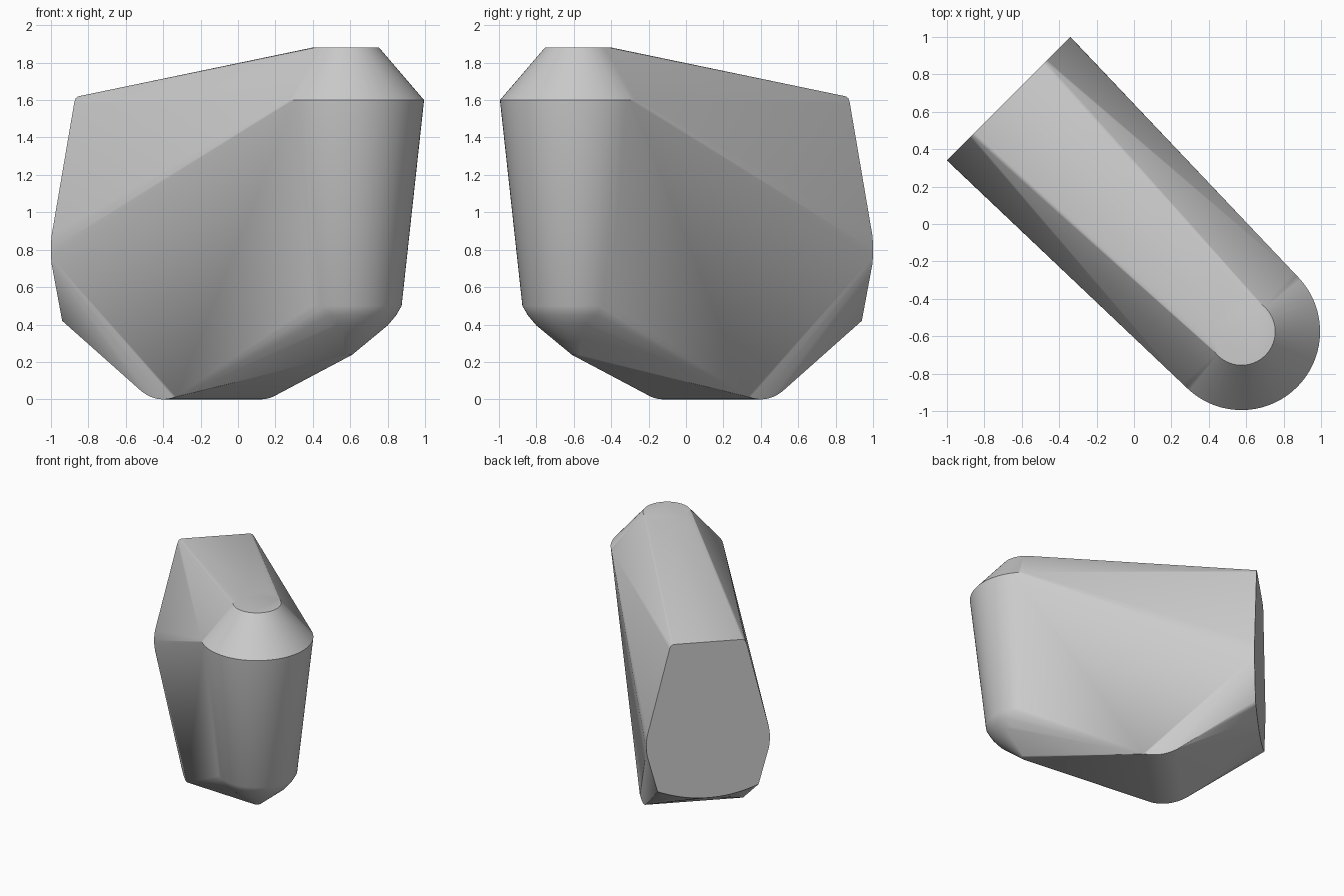
import bpy, bmesh, math

cube = bpy.data.objects.get("Cube")
if cube:
    bpy.data.objects.remove(cube, do_unlink=True)

# Material
grey = bpy.data.materials.new("plain grey")
grey.use_nodes = True
colour = (0.6, 0.6, 0.6, 1)
grey.diffuse_color = colour
grey.node_tree.nodes["Principled BSDF"].inputs["Base Color"].default_value = colour

# Local axes: x runs from the flat back to the rounded nose, y is across
BACK, NOSE, SEGMENTS = -0.9475, 0.813, 96
points = []

# Rounded nose: stacked rings of (radius, height)
for radius, z in [(0.18, 1.88), (0.42, 1.6), (0.3, 0.5), (0.27, 0.448),
                  (0.225, 0.395), (0.035, 0.238)]:
    for i in range(SEGMENTS):
        a = math.tau * i / SEGMENTS
        points.append((NOSE + radius * math.cos(a), radius * math.sin(a), z))

# Flat back: mirrored outline of (half width, height)
for y, z in [(0.26, 1.62), (0.28, 1.61), (0.291, 1.585), (0.461, 0.88),
             (0.466, 0.84), (0.467, 0.8), (0.466, 0.76), (0.461, 0.72),
             (0.382, 0.42)]:
    points += [(BACK, y, z), (BACK, -y, z)]

# Bowed lower edge of the back
for i in range(-8, 9):
    t = i / 9
    points.append((BACK, 0.382 * t, 0.34 + 0.08 * t * t))

# Rounded keel across the bottom
RADIUS, HALF = 0.33, 0.368
for i in range(17):
    a = math.radians(-33 + 50 * i / 16)
    for y in (-HALF, HALF):
        points.append((-0.198 + RADIUS * math.sin(a), y, RADIUS * (1 - math.cos(a))))

# Stretch one convex skin over all sections
bm = bmesh.new()
for p in points:
    bm.verts.new(p)
hull = bmesh.ops.convex_hull(bm, input=bm.verts)
loose = {v for v in hull["geom_interior"] + hull["geom_unused"]
         if isinstance(v, bmesh.types.BMVert)}
bmesh.ops.delete(bm, geom=list(loose), context="VERTS")
bmesh.ops.dissolve_limit(bm, angle_limit=math.radians(0.3),
                         verts=bm.verts, edges=bm.edges)
bmesh.ops.recalc_face_normals(bm, faces=bm.faces)
mesh = bpy.data.meshes.new("wedge_block")
bm.to_mesh(mesh)
bm.free()
mesh.materials.append(grey)

block = bpy.data.objects.new("wedge_block", mesh)
bpy.context.collection.objects.link(block)
block.rotation_euler.z = math.radians(-45)
bpy.context.view_layer.objects.active = block
block.select_set(True)
bpy.ops.object.shade_smooth_by_angle(angle=math.radians(35))
